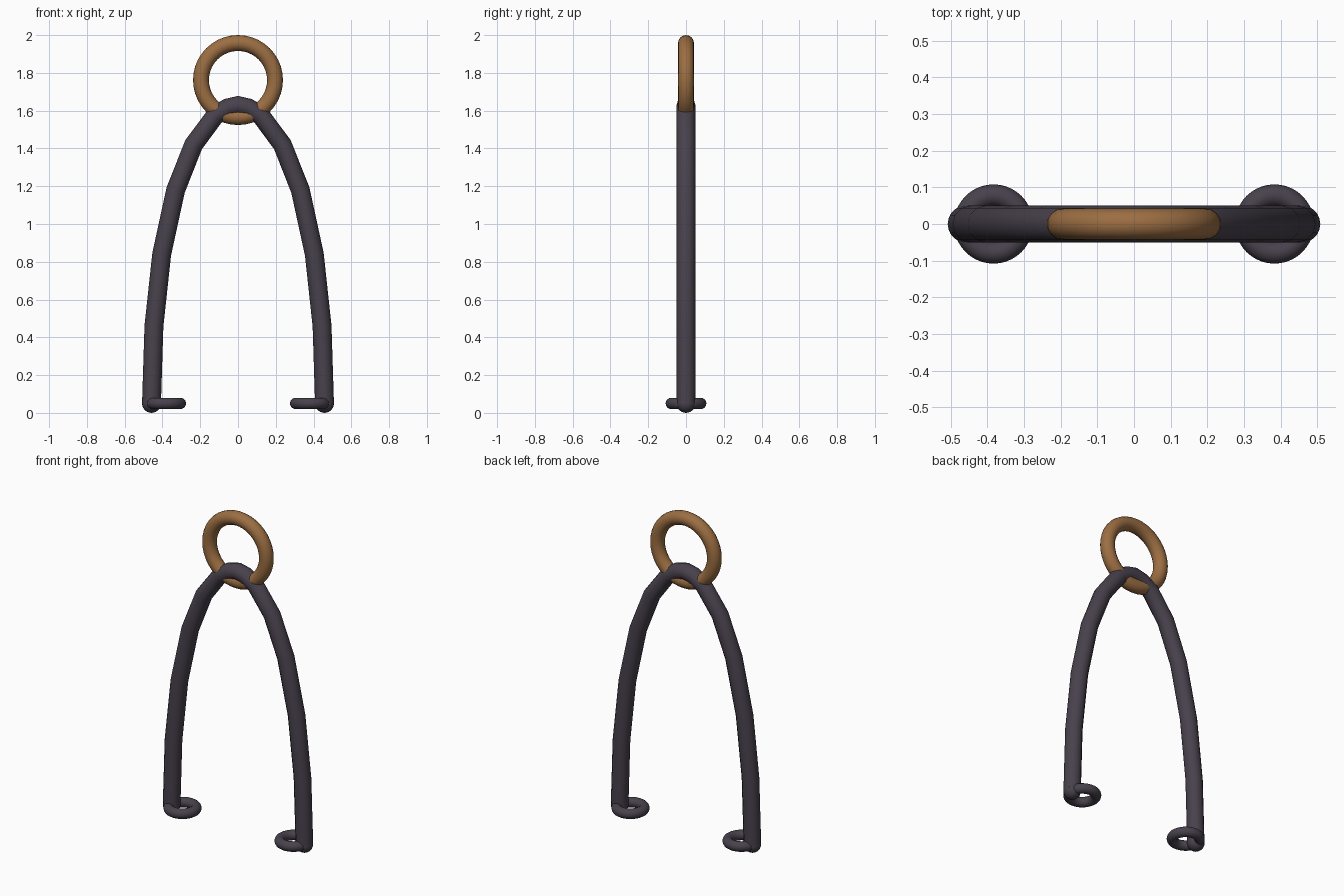
import bpy
import math

old = bpy.data.objects.get("Cube")
if old:
    bpy.data.objects.remove(old, do_unlink=True)


def make_material(name, rgb, roughness):
    mat = bpy.data.materials.new(name)
    mat.use_nodes = True
    mat.diffuse_color = (*rgb, 1)
    bsdf = mat.node_tree.nodes["Principled BSDF"]
    bsdf.inputs["Base Color"].default_value = (*rgb, 1)
    bsdf.inputs["Roughness"].default_value = roughness
    return mat


iron = make_material("dark iron", (0.065, 0.053, 0.073), 0.6)
bronze = make_material("warm bronze", (0.33, 0.155, 0.055), 0.45)


def finish(name, mat):
    obj = bpy.context.object
    obj.name = name
    obj.data.materials.clear()
    obj.data.materials.append(mat)
    bpy.ops.object.shade_smooth_by_angle(angle=math.radians(40))
    return obj


def ring(name, mat, centre, major, minor, tilt=0):
    bpy.ops.mesh.primitive_torus_add(
        location=centre, rotation=(tilt, 0, 0), major_radius=major,
        minor_radius=minor, major_segments=40, minor_segments=16)
    return finish(name, mat)


# Arched bar: one half profile, mirrored into a segmented path
half = [(0.458, 0.05), (0.445, 0.46), (0.404, 0.84), (0.33, 1.18),
        (0.235, 1.42), (0.12, 1.575), (0.055, 1.615)]
path = [(-x, z) for x, z in half] + [(0, 1.628)] + half[::-1]
curve = bpy.data.curves.new("arch", "CURVE")
curve.dimensions = "3D"
curve.bevel_depth = 0.05
curve.bevel_resolution = 4
curve.use_fill_caps = True
spline = curve.splines.new("POLY")
spline.points.add(len(path) - 1)
for point, (x, z) in zip(spline.points, path):
    point.co = (x, 0, z, 1)
arch = bpy.data.objects.new("arch", curve)
bpy.context.collection.objects.link(arch)
bpy.ops.object.select_all(action="DESELECT")
arch.select_set(True)
bpy.context.view_layer.objects.active = arch
bpy.ops.object.convert(target="MESH")
finish("arch", iron)

# Rounded bar ends and the flat eyelets at the feet
for side, sign in (("left", 1), ("right", -1)):
    bpy.ops.mesh.primitive_uv_sphere_add(
        segments=20, ring_count=12, radius=0.05, location=(sign * 0.458, 0, 0.05))
    finish(side + "_bar_end", iron)
    ring(side + "_foot_eyelet", iron, (sign * 0.383, 0, 0.05), 0.078, 0.03)

# Upright hanging ring threaded round the top of the arch
ring("hanging_ring", bronze, (0, 0, 1.762), 0.196, 0.042, math.radians(90))
